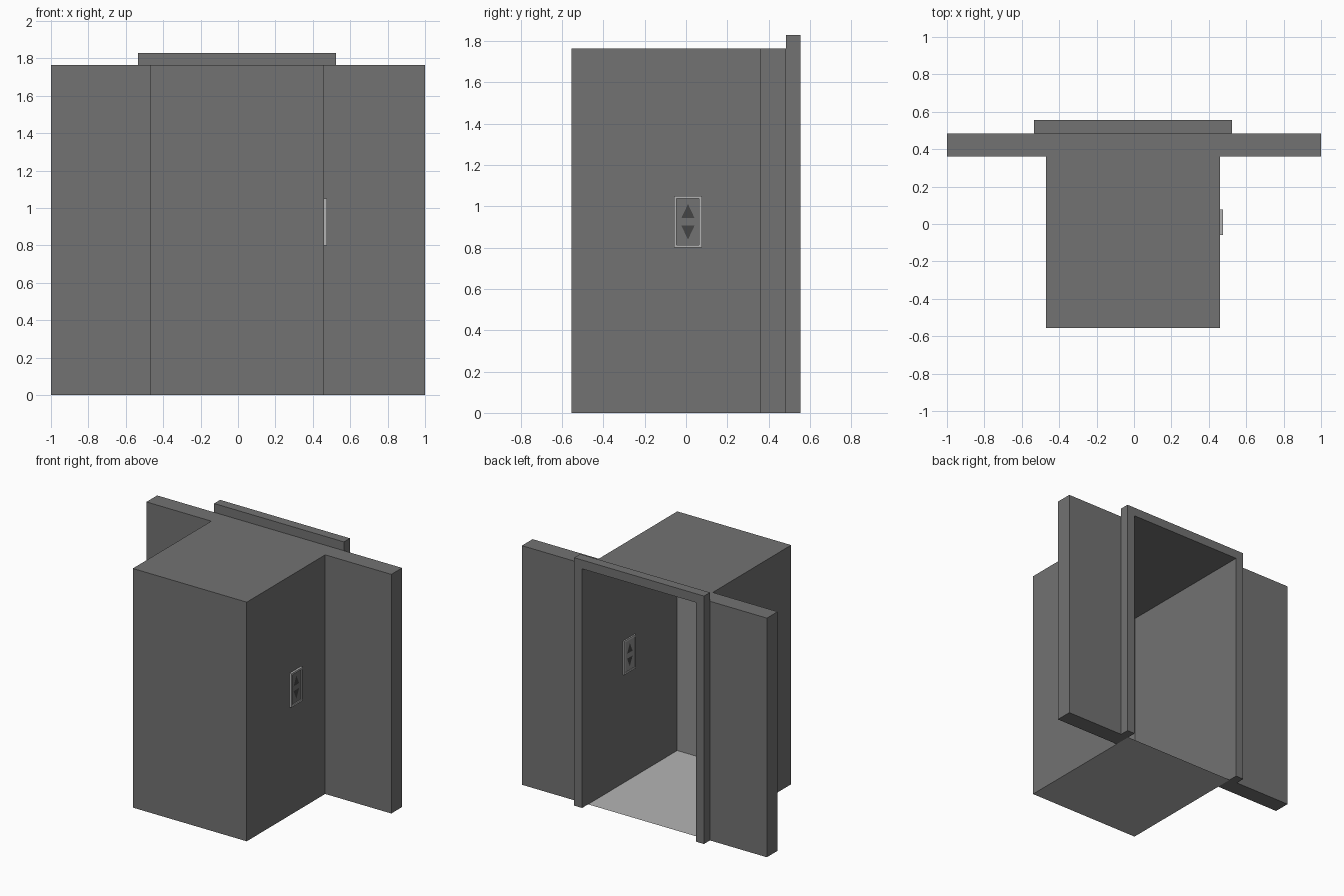
import bpy
from mathutils import Vector

if "Cube" in bpy.data.objects:
    bpy.data.objects.remove(bpy.data.objects["Cube"])


def material(name, rgb):
    m = bpy.data.materials.new(name)
    m.diffuse_color = (*rgb, 1)
    m.use_nodes = True
    m.node_tree.nodes["Principled BSDF"].inputs["Base Color"].default_value = m.diffuse_color
    return m


GREY = material("wall grey", (0.17, 0.17, 0.17))
PALE = material("floor pale grey", (0.456, 0.456, 0.456))
MID = material("back panel grey", (0.28, 0.28, 0.28))
DARK = material("button dark grey", (0.06, 0.06, 0.06))


def mesh(name, verts, faces, mat):
    me = bpy.data.meshes.new(name)
    me.from_pydata(verts, [], faces)
    me.materials.append(mat)
    ob = bpy.data.objects.new(name, me)
    bpy.context.collection.objects.link(ob)
    return ob


def sheet(name, pts, mat):
    return mesh(name, pts, [list(range(len(pts)))], mat)


def prism(name, pts, offset, mat):
    """Extrude a planar outline along offset (outline normal opposes offset)."""
    n = len(pts)
    verts = [Vector(p) for p in pts]
    verts += [v + Vector(offset) for v in verts]
    faces = [list(range(n)), list(range(2 * n - 1, n - 1, -1))]
    faces += [[(i + 1) % n, i, n + i, n + (i + 1) % n] for i in range(n)]
    return mesh(name, verts, faces, mat)


def box(name, lo, hi, mat):
    (x0, y0, z0), (x1, y1, z1) = lo, hi
    return prism(name, [(x0, y0, z0), (x1, y0, z0), (x1, y0, z1), (x0, y0, z1)],
                 (0, y1 - y0, 0), mat)


L, R = -0.47, 0.46            # cab sides
F, W, B, E = -0.555, 0.36, 0.485, 0.555   # cab front, wall front, wall back, frame back
H = 1.765

# Thin-walled cab, open at the back
sheet("cab_front", [(L, F, 0), (R, F, 0), (R, F, H), (L, F, H)], GREY)
sheet("cab_right_side", [(R, F, 0), (R, W, 0), (R, W, H), (R, F, H)], GREY)
sheet("cab_left_side", [(L, W, 0), (L, F, 0), (L, F, H), (L, W, H)], GREY)
sheet("cab_ceiling", [(L, F, H), (R, F, H), (R, B, H), (L, B, H)], GREY)
sheet("cab_floor", [(L, F, 0), (R, F, 0), (R, B, 0), (L, B, 0)], PALE)
y = F + 0.004
sheet("cab_back_panel", [(R, y, 0.002), (L, y, 0.002), (L, y, H - 0.002), (R, y, H - 0.002)], MID)

# Walls on both sides of the doorway
box("left_wall", (-1, W, 0), (L, B, H), GREY)
box("right_wall", (R, W, 0), (1, B, H), GREY)

# Door frame
T = 0.065
prism("door_frame", [(L - T, B, 0), (L, B, 0), (L, B, H), (R, B, H), (R, B, 0),
                     (R + T, B, 0), (R + T, B, H + T), (L - T, B, H + T)],
      (0, E - B, 0), GREY)

# Button panel set through the right side: rim, plates and arrows
Y0, Y1, Z0, Z1, RIM = -0.058, 0.077, 0.80, 1.05, 0.013
X0, X1 = 0.45, 0.476
for i, (a, b, c, d) in enumerate([(Y0, Y0 + RIM, Z0, Z1), (Y1 - RIM, Y1, Z0, Z1),
                                  (Y0 + RIM, Y1 - RIM, Z0, Z0 + RIM),
                                  (Y0 + RIM, Y1 - RIM, Z1 - RIM, Z1)]):
    box(f"button_panel_rim_{i + 1}", (X0, a, c), (X1, b, d), PALE)
a, b, c, d = Y0 + RIM, Y1 - RIM, Z0 + RIM, Z1 - RIM
sheet("button_plate_inside", [(0.454, b, c), (0.454, a, c), (0.454, a, d), (0.454, b, d)], MID)
sheet("button_plate_outside", [(0.468, a, c), (0.468, b, c), (0.468, b, d), (0.468, a, d)], GREY)
ym = (Y0 + Y1) / 2
for name, z, s in (("up", 0.975, 1), ("down", 0.875, -1)):
    tri = [(ym + 0.032, z - 0.032 * s), (ym - 0.032, z - 0.032 * s), (ym, z + 0.036 * s)][::s]
    sheet(f"{name}_arrow_inside", [(0.452, p, q) for p, q in tri], DARK)
    sheet(f"{name}_arrow_outside", [(0.470, p, q) for p, q in tri[::-1]], DARK)
